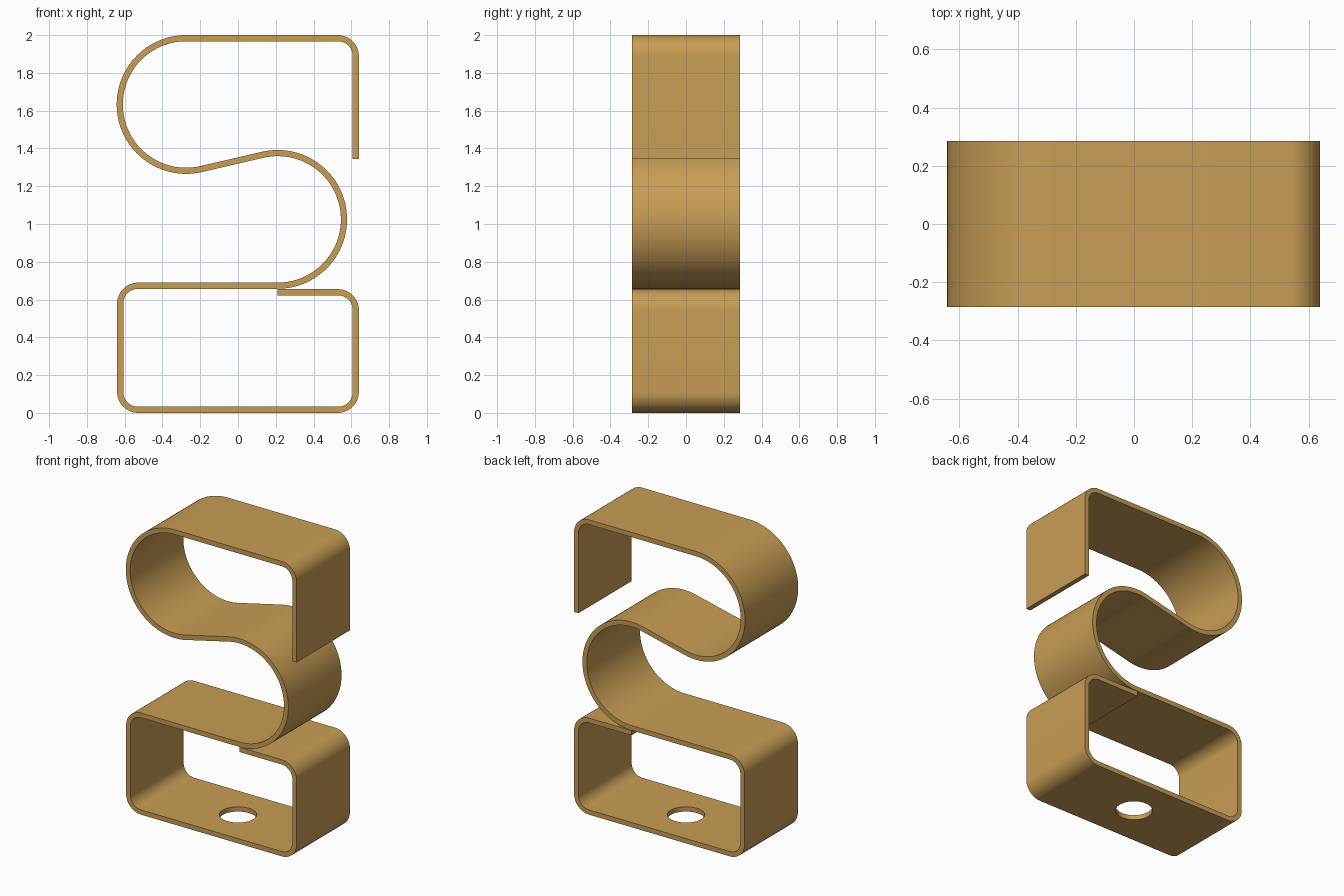
import bpy, bmesh, math
from math import sin, cos, radians, atan2, asin, hypot

if "Cube" in bpy.data.objects:
    bpy.data.objects.remove(bpy.data.objects["Cube"], do_unlink=True)

HALF_T = 0.0163      # half the strip thickness
HALF_W = 0.285       # half the strip width
SIDE = 0.64 - HALF_T
CORNER = 0.095       # centreline radius of the small bends
BEND = 0.351         # centreline radius of the two large bends

brass = bpy.data.materials.new("brass")
brass.use_nodes = True
colour = (0.58, 0.34, 0.09, 1)
brass.diffuse_color = colour
brass.node_tree.nodes["Principled BSDF"].inputs["Base Color"].default_value = colour


def arc(cx, cz, r, start, end, steps):
    """Centreline points, each with the normal on the right of travel."""
    side = 1 if end > start else -1
    out = []
    for i in range(steps + 1):
        a = radians(start + (end - start) * i / steps)
        out.append((cx + r * cos(a), cz + r * sin(a), side * cos(a), side * sin(a)))
    return out


# Large bends and the slope of the straight piece between them
x1, z1, x2, z2 = -0.275, 2 - HALF_T - BEND, 0.21, 1.0245
slope = math.degrees(atan2(z2 - z1, x2 - x1) + asin(2 * BEND / hypot(x2 - x1, z2 - z1)))
shelf = z2 - BEND                        # centreline height of the box top
flap = shelf - 2 * HALF_T - 0.002        # centreline height of the tucked end
inner = SIDE - CORNER
low = HALF_T + CORNER

# Centreline from the hanging tip to the tucked end
path = [(SIDE, 1.345, 1, 0)]
path += arc(inner, 2 - low, CORNER, 0, 90, 12)
path += arc(x1, z1, BEND, 90, 270 + slope, 56)
path += arc(x2, z2, BEND, 90 + slope, -90, 56)
path += arc(-inner, shelf - CORNER, CORNER, 90, 180, 12)
path += arc(-inner, low, CORNER, 180, 270, 12)
path += arc(inner, low, CORNER, 270, 360, 12)
path += arc(inner, flap - CORNER, CORNER, 0, 90, 12)
path += [(0.21, flap, 0, 1)]

# Bent strip: a rectangular section swept along the centreline
bm = bmesh.new()
rings = []
for x, z, nx, nz in path:
    rings.append([bm.verts.new((x + s * HALF_T * nx, y, z + s * HALF_T * nz))
                  for s, y in ((1, -HALF_W), (1, HALF_W), (-1, HALF_W), (-1, -HALF_W))])
for a, b in zip(rings, rings[1:]):
    for i in range(4):
        j = (i + 1) % 4
        bm.faces.new((a[i], a[j], b[j], b[i]))
bm.faces.new(rings[0])
bm.faces.new(rings[-1])
bmesh.ops.recalc_face_normals(bm, faces=bm.faces)
mesh = bpy.data.meshes.new("bent_strip")
bm.to_mesh(mesh)
bm.free()
mesh.materials.append(brass)
strip = bpy.data.objects.new("bent_strip", mesh)
bpy.context.collection.objects.link(strip)

# Round screw hole through the base
bpy.ops.mesh.primitive_cylinder_add(vertices=48, radius=0.115, depth=0.2, location=(0, 0, 0))
cutter = bpy.context.object
cutter.name = "hole_cutter"
cutter.hide_render = True
cutter.data.materials.append(brass)
hole = strip.modifiers.new("screw_hole", 'BOOLEAN')
hole.operation = 'DIFFERENCE'
hole.solver = 'EXACT'
hole.object = cutter

bpy.ops.object.select_all(action='DESELECT')
strip.select_set(True)
bpy.context.view_layer.objects.active = strip
bpy.ops.object.modifier_apply(modifier=hole.name)
bpy.data.objects.remove(cutter, do_unlink=True)
bpy.ops.object.shade_smooth_by_angle(angle=radians(30))
